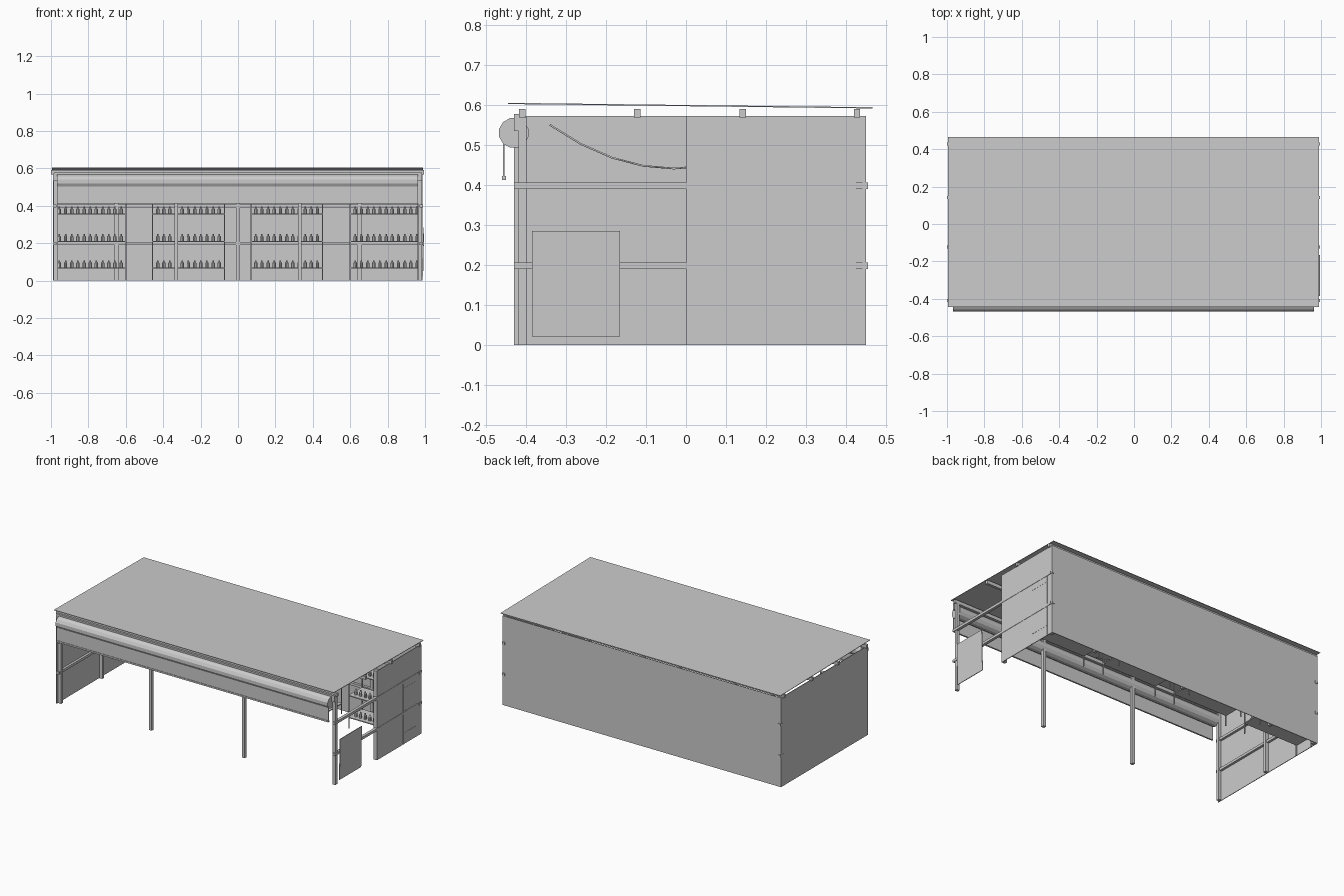
import bpy, bmesh, math
from mathutils import Vector

if "Cube" in bpy.data.objects:
    bpy.data.objects.remove(bpy.data.objects["Cube"])


def finish(name, bm):
    me = bpy.data.meshes.new(name)
    bm.to_mesh(me)
    bm.free()
    ob = bpy.data.objects.new(name, me)
    bpy.context.collection.objects.link(ob)
    return ob


def add_box(bm, x0, x1, y0, y1, z0, z1):
    r = bmesh.ops.create_cube(bm, size=1)
    for v in r['verts']:
        v.co = Vector(((x0 + x1) / 2 + v.co.x * (x1 - x0),
                       (y0 + y1) / 2 + v.co.y * (y1 - y0),
                       (z0 + z1) / 2 + v.co.z * (z1 - z0)))


def boxes(name, *dims):
    bm = bmesh.new()
    for d in dims:
        add_box(bm, *d)
    return finish(name, bm)


def extrude_x(name, profile, x0, x1):
    # closed (y, z) profile swept along x
    bm = bmesh.new()
    f = bm.faces.new([bm.verts.new((x0, y, z)) for y, z in profile])
    r = bmesh.ops.extrude_face_region(bm, geom=[f])
    for v in r['geom']:
        if isinstance(v, bmesh.types.BMVert):
            v.co.x = x1
    bmesh.ops.recalc_face_normals(bm, faces=bm.faces)
    return finish(name, bm)


# Sloped roof sheet
extrude_x("roof_sheet", [(-0.445, 0.602), (0.466, 0.591), (0.466, 0.594), (-0.445, 0.605)], -0.995, 0.99)

# Purlins under the roof
boxes("roof_purlins", *[(-1.0, 0.995, y - 0.008, y + 0.008, 0.568, 0.59)
                        for y in (-0.409, -0.122, 0.142, 0.427)])

# Wall sheets: full back, full left side, rear half of right side
boxes("back_wall", (-0.987, 0.985, 0.446, 0.450, 0, 0.572))
boxes("left_wall", (-0.989, -0.985, -0.43, 0.45, 0, 0.572))
boxes("right_wall", (0.982, 0.986, 0.0, 0.45, 0, 0.572))

# Frame posts
P = 0.01
spots = [(x, -0.408) for x in (-0.973, -0.33, 0.33, 0.973)]
spots += [(x, 0.433) for x in (-0.973, -0.65, 0, 0.65, 0.973)]
spots += [(-0.973, 0.01), (0.971, 0.01)]
boxes("frame_posts", *[(x - P, x + P, y - P, y + P, 0, 0.57) for x, y in spots])

# Horizontal rails on both sides and the back
rails = []
for z in (0.19, 0.39):
    for x in (-0.979, 0.979):
        rails.append((x - 0.009, x + 0.009, -0.43, 0.454, z, z + 0.016))
    rails.append((-0.99, 0.99, 0.425, 0.441, z, z + 0.016))
boxes("wall_rails", *rails)

# Front header beam
boxes("front_header", (-0.985, 0.985, -0.43, -0.416, 0.535, 0.577))

# Rolled front shutter with hanging curtain and bottom bar
ring = [(-0.43 + 0.038 * math.cos(math.tau * (i + 0.5) / 12),
         0.53 + 0.038 * math.sin(math.tau * (i + 0.5) / 12)) for i in range(12)]
extrude_x("shutter_roll", ring, -0.967, 0.963)
boxes("shutter_curtain", (-0.967, 0.963, -0.457, -0.453, 0.415, 0.52))
boxes("shutter_bottom_bar", (-0.967, 0.963, -0.46, -0.45, 0.412, 0.422))

# Shelf units with a row of bottles on each board
units = [(-0.985, -0.595), (-0.46, -0.07), (0.065, 0.455), (0.597, 0.987)]
shelf_z = (0.065, 0.205, 0.352)
frame, bottles = [], bmesh.new()


def add_bottle(x, y, z):
    for r1, r2, h0, h1 in ((0.009, 0.009, 0, 0.024), (0.009, 0.004, 0.024, 0.029), (0.004, 0.004, 0.029, 0.037)):
        r = bmesh.ops.create_cone(bottles, cap_ends=True, segments=8, radius1=r1, radius2=r2, depth=h1 - h0)
        bmesh.ops.translate(bottles, verts=r['verts'], vec=(x, y, z + (h0 + h1) / 2))


for x0, x1 in units:
    for z in shelf_z:
        frame.append((x0, x1, 0.268, 0.404, z, z + 0.006))
        for i in range(11):
            add_bottle(x0 + 0.03 + i * (x1 - x0 - 0.06) / 10, 0.30, z + 0.006)
    for x in (x0, x1 - 0.006):
        for y in (0.265, 0.40):
            frame.append((x, x + 0.006, y, y + 0.006, 0, 0.41))
boxes("shelf_units", *frame)
finish("shelf_bottles", bottles)

# Leaning board on the right side
bm = bmesh.new()
add_box(bm, 0.991, 0.995, -0.385, -0.165, 0.022, 0.285)
for v in bm.verts:
    v.co.x += (v.co.z - 0.28) * 0.02
finish("side_board", bm)

# Sagging cables under the roof
for i, x in enumerate((-0.65, 0, 0.65)):
    cu = bpy.data.curves.new("hanging_cable", 'CURVE')
    cu.dimensions = '3D'
    cu.bevel_depth = 0.0025
    cu.bevel_resolution = 1
    sp = cu.splines.new('POLY')
    sp.points.add(8)
    for k, p in enumerate(sp.points):
        y = -0.34 + k * 0.0775
        p.co = (x, y, 0.441 + 0.109 * ((y + 0.03) / 0.31) ** 2, 1)
    bpy.context.collection.objects.link(bpy.data.objects.new(f"hanging_cable_{i + 1}", cu))
